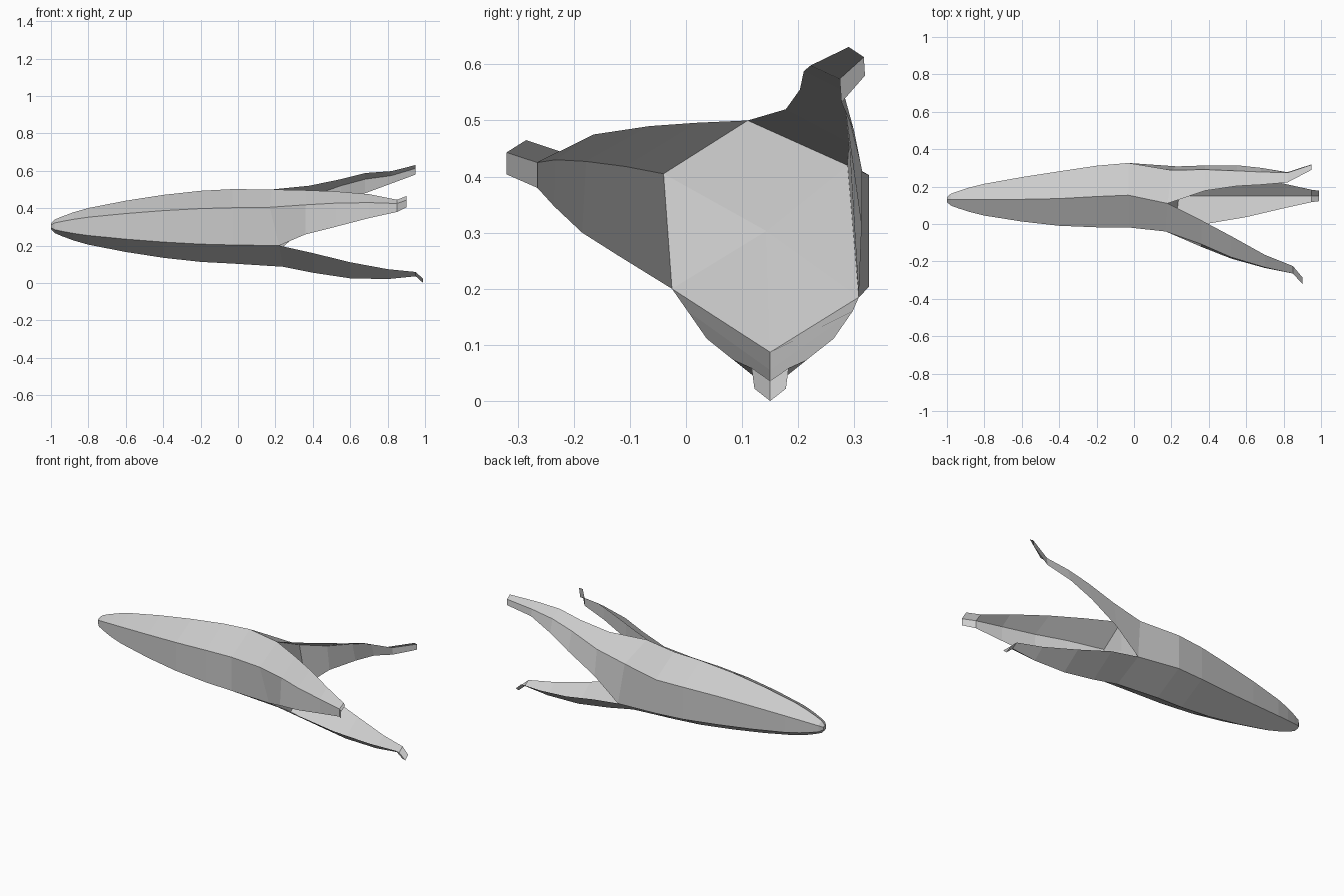
import bpy
import math


def loft(name, rows, closed=False, start_cap=False, end_point=None):
    """Skin consecutive cross-sections with quads."""
    n = len(rows[0])
    verts = [p for row in rows for p in row]
    faces = []
    for i in range(len(rows) - 1):
        for j in range(n if closed else n - 1):
            k = (j + 1) % n
            faces.append((i * n + j, i * n + k, (i + 1) * n + k, (i + 1) * n + j))
    if start_cap:
        faces.append(tuple(reversed(range(n))))
    if end_point:
        verts.append(end_point)
        last = (len(rows) - 1) * n
        faces += [(last + j, last + (j + 1) % n, len(verts) - 1) for j in range(n)]
    mesh = bpy.data.meshes.new(name)
    mesh.from_pydata(verts, [], faces)
    mesh.update()
    obj = bpy.data.objects.new(name, mesh)
    bpy.context.collection.objects.link(obj)
    return obj


def hexagon(x, cy, r, cz=0.303):
    """Hexagon across the long axis, starting at the top and going towards -y."""
    return [(x, cy - r * math.sin(j * math.pi / 3), cz + r * math.cos(j * math.pi / 3))
            for j in range(6)]


# Open end of the body: top, left, lower left, bottom, lower right, upper right
mouth = [(0.18, 0.11, 0.50), (0.17, -0.04, 0.405), (0.22, -0.025, 0.20),
         (0.24, 0.15, 0.087), (0.23, 0.308, 0.185), (0.20, 0.288, 0.42)]

# Six-sided tapering body, closed by a shallow fan where the petals split
stations = [(-1.0, 0.13, 0.015), (-0.98, 0.13, 0.036), (-0.94, 0.13, 0.053), (-0.88, 0.13, 0.075),
            (-0.8, 0.13, 0.098), (-0.6, 0.132, 0.137), (-0.4, 0.136, 0.168),
            (-0.2, 0.147, 0.19), (-0.03, 0.154, 0.199)]
loft("body", [hexagon(*s) for s in stations] + [mouth],
     closed=True, start_cap=True, end_point=(0.205, 0.143, 0.303))


def petal(name, corners, sections):
    """V-shaped strip: each section is x, edge y z, ridge y z, edge y z."""
    rows = [[mouth[c] for c in corners]]
    for x, *yz in sections:
        rows.append([(x, yz[i], yz[i + 1]) for i in (0, 2, 4)])
    loft(name, rows)


# Left petal
petal("left_petal", (0, 1, 2), [
    (0.36, 0.02, 0.496, -0.108, 0.418, -0.122, 0.26),
    (0.52, -0.065, 0.49, -0.178, 0.427, -0.185, 0.30),
    (0.70, -0.165, 0.475, -0.232, 0.43, -0.235, 0.347),
    (0.85, -0.225, 0.445, -0.265, 0.425, -0.265, 0.38),
    (0.90, -0.285, 0.465, -0.32, 0.443, -0.32, 0.404)])

# Upper right petal, starting from its lower edge
petal("right_petal", (4, 5, 0), [
    (0.38, 0.313, 0.31, 0.291, 0.46, 0.178, 0.52),
    (0.55, 0.314, 0.41, 0.284, 0.52, 0.203, 0.555),
    (0.68, 0.30, 0.48, 0.278, 0.555, 0.21, 0.588),
    (0.82, 0.277, 0.532, 0.274, 0.574, 0.222, 0.598),
    (0.95, 0.319, 0.58, 0.317, 0.613, 0.29, 0.631)])

# Lower petal, symmetric about its ridge: x, half width, edge z, ridge z
lower = [(0.40, 0.147, 0.16, 0.055), (0.60, 0.113, 0.111, 0.025),
         (0.80, 0.066, 0.074, 0.021), (0.95, 0.033, 0.059, 0.036),
         (0.99, 0.028, 0.022, 0.0)]
petal("lower_petal", (2, 3, 4),
      [(x, 0.15 - w, e, 0.15, r, 0.15 + w, e) for x, w, e, r in lower])
